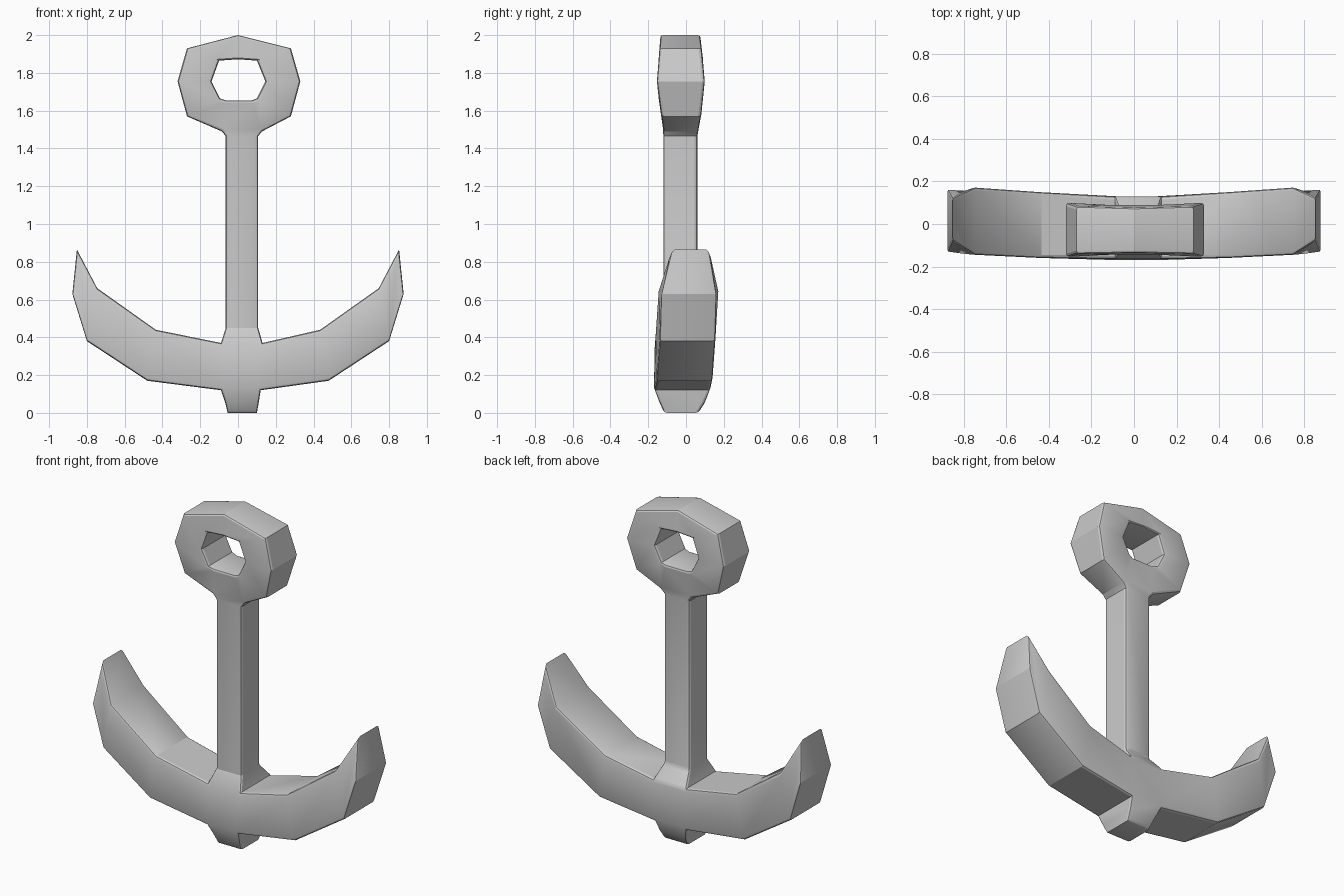
import bpy, bmesh

if "Cube" in bpy.data.objects:
    bpy.data.objects.remove(bpy.data.objects["Cube"])

bm = bmesh.new()


def pair(p):
    """Front and back vertex for an outline point (x, z, front y, back y)."""
    x, z, y0, y1 = p
    return bm.verts.new((x, y0, z)), bm.verts.new((x, y1, z))


def strip(sections, cap=False, skip=()):
    """Join successive (outer, inner) outline pairs into a four-sided tube."""
    for i in range(len(sections) - 1):
        (a, b), (c, d) = sections[i], sections[i + 1]
        bm.faces.new((a[0], c[0], d[0], b[0]))
        bm.faces.new((a[1], b[1], d[1], c[1]))
        if i not in skip:
            bm.faces.new((a[0], a[1], c[1], c[0]))
            bm.faces.new((b[0], d[0], d[1], b[1]))
    if cap:
        a, b = sections[-1]
        bm.faces.new((a[0], b[0], b[1], a[1]))


# Crown: the block where arms, shank and stub meet
left = [pair((-0.09, 0.12, -0.17, 0.13)), pair((-0.09, 0.37, -0.165, 0.13))]
right = [pair((0.12, 0.12, -0.17, 0.13)), pair((0.13, 0.37, -0.165, 0.13))]
strip([left, right], skip=(0,))

# Arms, swept out to pointed flukes on both sides
arm = [((0.48, 0.17, -0.155, 0.14), (0.435, 0.44, -0.16, 0.15)),
       ((0.80, 0.38, -0.14, 0.155), (0.745, 0.66, -0.145, 0.172)),
       ((0.877, 0.63, -0.135, 0.165), (0.853, 0.865, -0.075, 0.122))]
for side, root in ((-1, left), (1, right)):
    strip([root] + [[pair((side * p[0], *p[1:])) for p in s] for s in arm], cap=True)

# Stub under the crown
stub = [((-0.068, 0.055, -0.14, 0.10), (0.11, 0.055, -0.14, 0.10)),
        ((-0.055, 0.0, -0.115, 0.065), (0.1, 0.0, -0.115, 0.065))]
strip([[left[0], right[0]]] + [[pair(p) for p in s] for s in stub], cap=True)

# Shank, flaring into the crown
shank = [[pair((-0.065, z, -0.12, 0.06)), pair((0.107, z, -0.12, 0.06))]
         for z in (0.45, 1.465)]
neck = [pair((-0.085, 1.49, -0.12, 0.065)), pair((0.127, 1.49, -0.12, 0.065))]
strip([[left[1], right[1]]] + shank + [neck])

# Ring at the top, open below where the neck joins
ring = [((0.28, 1.57, -0.13, 0.08), (0.10, 1.665)),
        ((0.33, 1.755, -0.155, 0.10), (0.145, 1.755)),
        ((0.28, 1.93, -0.14, 0.083), (0.10, 1.865)),
        ((0.0, 2.0, -0.135, 0.075), (0.0, 1.872)),
        ((-0.27, 1.93, -0.14, 0.083), (-0.10, 1.865)),
        ((-0.32, 1.755, -0.155, 0.10), (-0.14, 1.755)),
        ((-0.27, 1.57, -0.13, 0.08), (-0.095, 1.665))]
loop = [[pair(o), pair((*i, -0.145, 0.09))] for o, i in ring]
n_right = [neck[1], pair((0.075, 1.655, -0.14, 0.085))]
n_left = [neck[0], pair((-0.065, 1.655, -0.14, 0.085))]
strip([n_right] + loop + [n_left])
strip([n_left, n_right], skip=(0,))
bm.faces.new((n_left[1][0], n_right[1][0], n_right[1][1], n_left[1][1]))

# Soften only the front and back rims
bmesh.ops.recalc_face_normals(bm, faces=bm.faces)
weight = bm.edges.layers.float.new("bevel_weight_edge")
for e in bm.edges:
    a, b = e.verts
    along_y = abs(a.co.y - b.co.y) > 0.1
    if not along_y and len(e.link_faces) == 2 and e.calc_face_angle() > 0.7:
        e[weight] = 1.0

mesh = bpy.data.meshes.new("anchor")
bm.to_mesh(mesh)
bm.free()
anchor = bpy.data.objects.new("anchor", mesh)
bpy.context.collection.objects.link(anchor)
bevel = anchor.modifiers.new("rim_bevel", 'BEVEL')
bevel.limit_method = 'WEIGHT'
bevel.width = 0.015
bevel.segments = 2
bpy.context.view_layer.objects.active = anchor
anchor.select_set(True)
bpy.ops.object.modifier_apply(modifier=bevel.name)
bpy.ops.object.shade_smooth_by_angle(angle=0.4)
